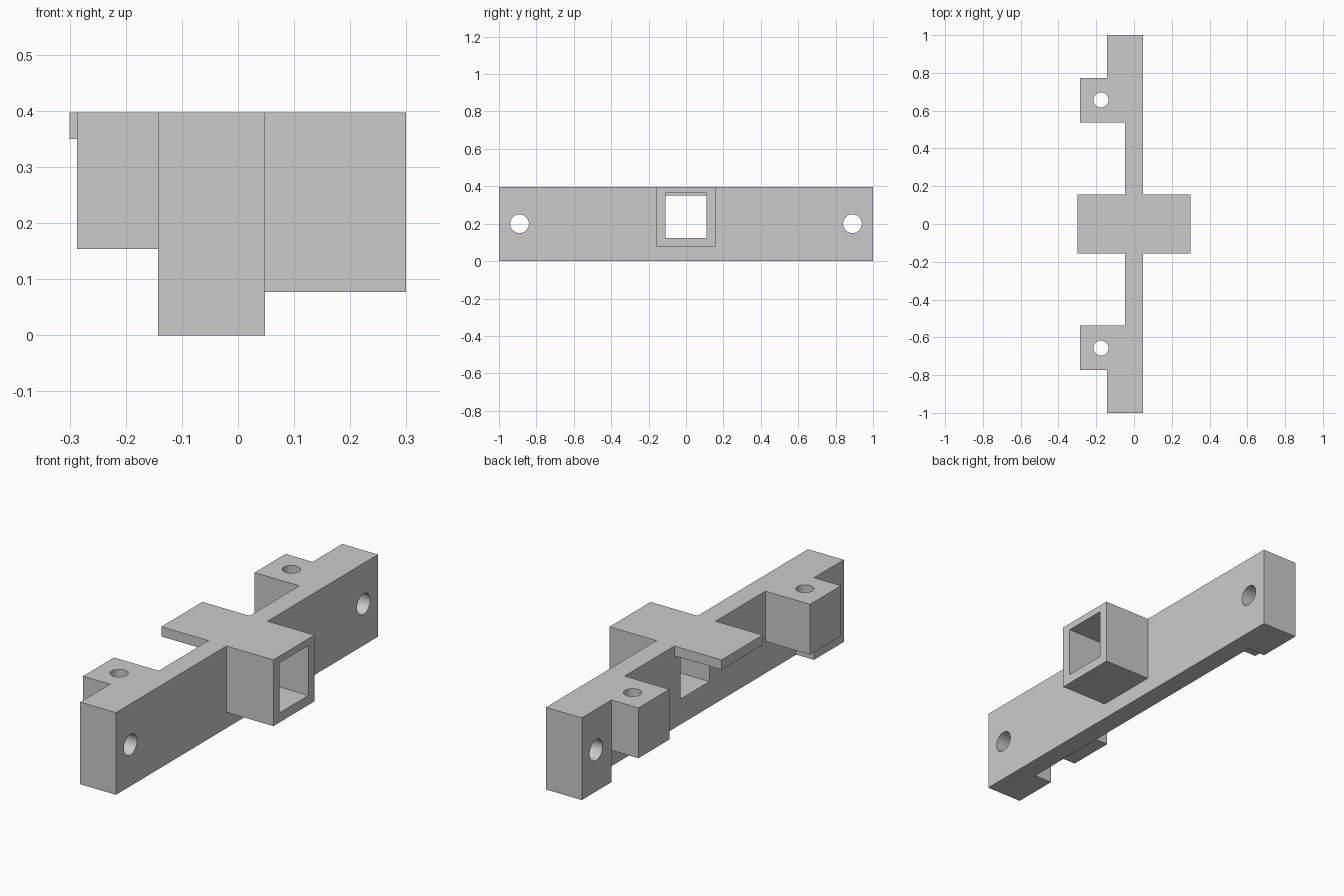
import bpy, math
from mathutils import Matrix

cube = bpy.data.objects.get("Cube")
if cube:
    bpy.data.objects.remove(cube, do_unlink=True)

grey = bpy.data.materials.new("light_grey")
grey.use_nodes = True
grey.diffuse_color = (0.6, 0.6, 0.6, 1)
grey.node_tree.nodes["Principled BSDF"].inputs["Base Color"].default_value = (0.6, 0.6, 0.6, 1)

TOP = 0.397


def finish(name):
    obj = bpy.context.object
    obj.name = obj.data.name = name
    obj.data.materials.append(grey)
    return obj


def box(name, x, y, z):
    bpy.ops.mesh.primitive_cube_add(size=1)
    obj = finish(name)
    size = [b - a for a, b in (x, y, z)]
    mid = [(a + b) / 2 for a, b in (x, y, z)]
    obj.data.transform(Matrix.Translation(mid) @ Matrix.Diagonal((*size, 1)))
    return obj


def drill(name, centre, radius, depth, axis):
    bpy.ops.mesh.primitive_cylinder_add(vertices=48, radius=radius, depth=depth)
    obj = finish(name)
    turn = Matrix.Rotation(math.pi / 2, 4, "Y") if axis == "X" else Matrix()
    obj.data.transform(Matrix.Translation(centre) @ turn)
    return obj


def combine(body, tool, operation):
    """Join or cut a part, then discard the helper."""
    tool.hide_render = True
    mod = body.modifiers.new(tool.name, "BOOLEAN")
    mod.operation, mod.solver, mod.object = operation, "EXACT", tool
    bpy.context.view_layer.objects.active = body
    bpy.ops.object.modifier_apply(modifier=mod.name)
    bpy.data.objects.remove(tool, do_unlink=True)


# Long thin web of the bracket
bracket = box("mounting_bracket", (-0.048, 0.048), (-1, 1), (0, TOP))

# Thick ends and raised screw tabs, mirrored front to back
for side in (-1, 1):
    def span(a, b):
        return sorted((side * a, side * b))
    combine(bracket, box("end_block", (-0.143, 0), span(0.773, 1), (0, TOP)), "UNION")
    combine(bracket, box("screw_tab", (-0.287, 0), span(0.537, 0.773), (0.154, TOP)), "UNION")

# Central socket in front of the web, flat flange behind it
combine(bracket, box("socket", (0, 0.299), (-0.157, 0.157), (0.077, TOP)), "UNION")
combine(bracket, box("flange", (-0.3, 0), (-0.157, 0.157), (0.35, TOP)), "UNION")

# Square opening through socket and web, stopping above the flange underside behind
opening = box("socket_opening", (-0.048, 0.4), (-0.11, 0.11), (0.123, 0.364))
combine(bracket, opening, "DIFFERENCE")
rear = box("rear_opening", (-0.1, 0.1), (-0.11, 0.11), (0.123, 0.35))
combine(bracket, rear, "DIFFERENCE")

# Round holes through the ends and the tabs
for side in (-1, 1):
    combine(bracket, drill("end_hole", (0, side * 0.89, 0.2), 0.05, 0.6, "X"), "DIFFERENCE")
    combine(bracket, drill("tab_hole", (-0.175, side * 0.657, 0.3), 0.04, 0.6, "Z"), "DIFFERENCE")

# Round hole walls smooth, corners sharp
bpy.ops.object.select_all(action="DESELECT")
bracket.select_set(True)
bpy.context.view_layer.objects.active = bracket
bpy.ops.object.shade_smooth_by_angle(angle=math.radians(30))
